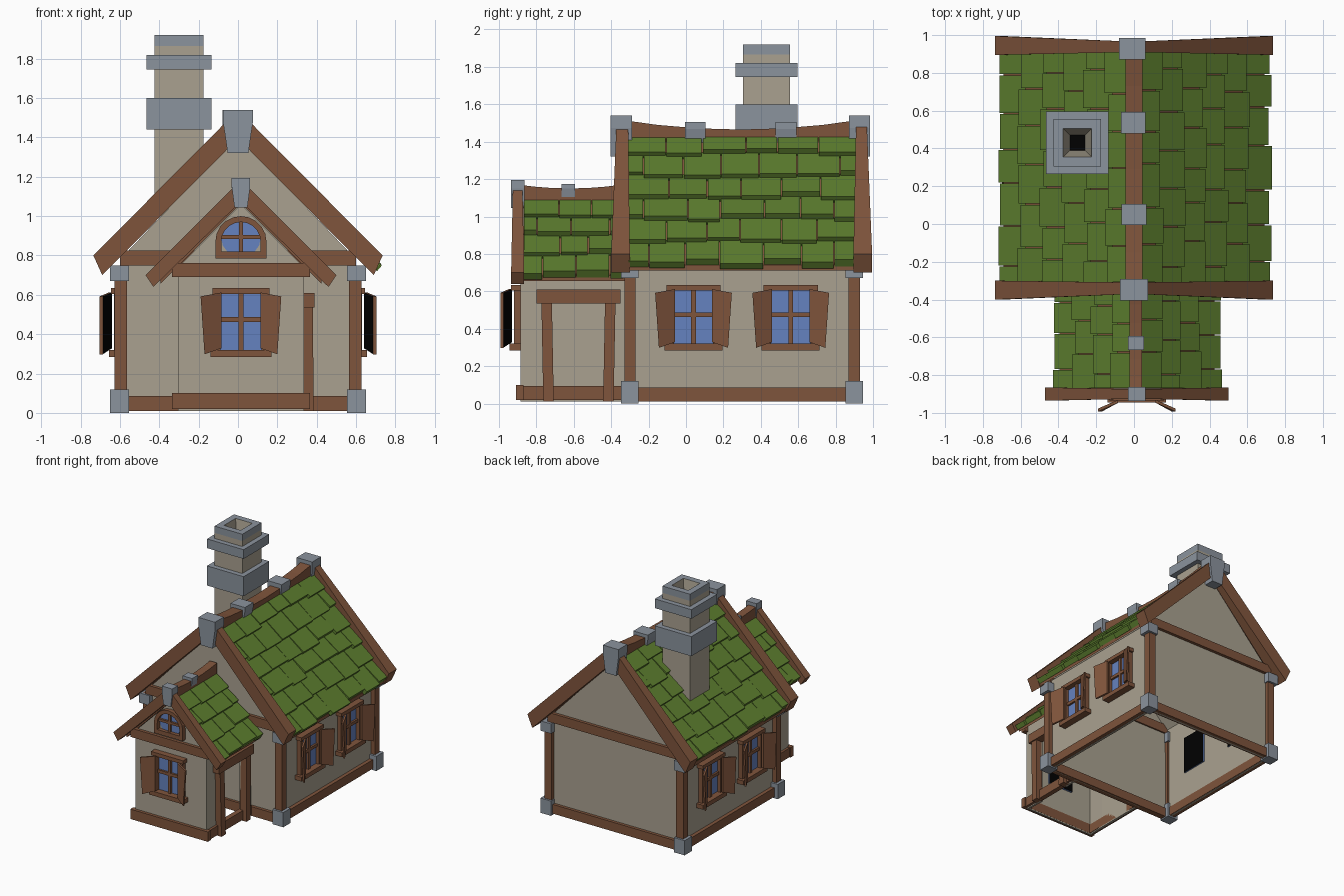
import bpy, bmesh, math, random
from mathutils import Matrix, Vector

if "Cube" in bpy.data.objects:
    bpy.data.objects.remove(bpy.data.objects["Cube"])

random.seed(4)


def mat(name, r, g, b):
    m = bpy.data.materials.new(name)
    m.diffuse_color = [(c / 255) ** 2.2 for c in (r, g, b)] + [1]
    m.use_nodes = True
    m.node_tree.nodes["Principled BSDF"].inputs["Base Color"].default_value = m.diffuse_color
    return m


PLASTER = mat("plaster", 168, 160, 143)
WOOD = mat("wood", 126, 85, 62)
GREEN = mat("green_tile", 93, 125, 50)
STONE = mat("grey_stone", 138, 146, 156)
GLASS = mat("blue_glass", 101, 129, 190)
DARK = mat("dark_inside", 6, 6, 6)


def loft(bm, rings, mi=0, caps=(0, 0), cyc=False, M=Matrix(), skip=-1):
    """Join rings of points; mi is one slot or one per segment, caps None leaves the ends open."""
    vs = [[bm.verts.new(M @ Vector(p)) for p in r] for r in rings]
    n, out = len(vs[0]), []
    for k in range(len(vs) if cyc else len(vs) - 1):
        a, b = vs[k], vs[(k + 1) % len(vs)]
        for i in range(n):
            if i != skip:
                j = (i + 1) % n
                f = bm.faces.new((a[i], a[j], b[j], b[i]))
                f.material_index = mi if isinstance(mi, int) else mi[k]
                out.append(f)
    if caps and not cyc:
        for r, c in zip((vs[0], vs[-1]), caps):
            bm.faces.new(r).material_index = c
    return out


def rect(x0, x1, y0, y1, z):
    return [(x0, y0, z), (x1, y0, z), (x1, y1, z), (x0, y1, z)]


def box(bm, x0, x1, y0, y1, z0, z1, M=Matrix()):
    return loft(bm, [rect(x0, x1, y0, y1, z0), rect(x0, x1, y0, y1, z1)], M=M)


def make(name, bm, *mats):
    bmesh.ops.recalc_face_normals(bm, faces=bm.faces)
    me = bpy.data.meshes.new(name)
    bm.to_mesh(me)
    bm.free()
    for m in mats:
        me.materials.append(m)
    ob = bpy.data.objects.new(name, me)
    bpy.context.collection.objects.link(ob)
    return ob


def boxes(name, m, dims):
    bm = bmesh.new()
    for d in dims:
        box(bm, *d)
    return make(name, bm, m)


# Plaster walls: gabled shells, open underneath, with an optional doorway
def walls(name, cx, w, y0, y1, eave, apex, door=None):
    bm = bmesh.new()
    prof = [(cx - w, 0.01), (cx + w, 0.01), (cx + w, eave), (cx, apex), (cx - w, eave)]
    loft(bm, [[(x, y, z) for x, z in prof] for y in (y0, y1)], skip=0)
    bmesh.ops.recalc_face_normals(bm, faces=bm.faces)
    if door:
        d0, d1, dz = door
        for co, no in (((0, d0, 0), (0, 1, 0)), ((0, d1, 0), (0, 1, 0)), ((0, 0, dz), (0, 0, 1))):
            bmesh.ops.bisect_plane(bm, geom=bm.verts[:] + bm.edges[:] + bm.faces[:], plane_co=co, plane_no=no)
        hole = []
        for f in bm.faces:
            c = f.calc_center_median()
            if c.x > cx + w - 0.01 and d0 < c.y < d1 and c.z < dz:
                hole.append(f)
        bmesh.ops.delete(bm, geom=hole, context='FACES')
    ob = make(name, bm, PLASTER)
    s = ob.modifiers.new("thickness", 'SOLIDIFY')
    s.thickness, s.offset = 0.02, -1


walls("main_walls", 0, 0.59, -0.31, 0.9, 0.79, 1.41)
walls("porch_walls", 0.015, 0.32, -0.885, -0.3, 0.74, 1.06, (-0.72, -0.43, 0.55))


# Roofs: wooden deck, rows of staggered tiles and barge boards
def roof(name, cx, y0, y1, top, k, x1, rows, cols):
    zl = lambda x: top - k * x
    deck, tiles = bmesh.new(), bmesh.new()
    xs = 0.03
    dx, w = (x1 - xs) / rows, (y1 - y0) / cols
    for s in (-1, 1):
        sec = [(0, top - 0.055), (x1 - 0.03, zl(x1 - 0.03) - 0.055),
               (x1 - 0.03, zl(x1 - 0.03) - 0.085), (0, top - 0.085)]
        loft(deck, [[(cx + s * x, y, z) for x, z in sec] for y in (y0, y1)])
        for r in range(rows):
            cuts = [y0] + [y0 + w * (i + 0.5 * (r % 2)) + random.uniform(-0.02, 0.02)
                           for i in range(0 if r % 2 else 1, cols)] + [y1]
            for a, b in zip(cuts, cuts[1:]):
                xe = xs + (r + 1) * dx + random.uniform(-0.012, 0.012)
                xu, h = max(0.01, xs + r * dx - 0.03), random.uniform(-0.006, 0.006)
                sec = [(xu, zl(xu) - 0.04), (xe, zl(xe) + h),
                       (xe - 0.025, zl(xe - 0.025) - 0.06), (xu, zl(xu) - 0.07)]
                loft(tiles, [[(cx + s * x, y, z) for x, z in sec] for y in (a + 0.003, b - 0.003)])
    make(name + "_deck", deck, WOOD)
    make(name + "_tiles", tiles, GREEN)


def barge(name, cx, top, depth, outer, inner, yt, yb):
    bm = bmesh.new()
    for s in (-1, 1):
        ring = lambda p, q, y: [(cx + s * p[0], y[0], p[1]), (cx + s * p[0], y[1], p[1]),
                                (cx + s * q[0], y[1], q[1]), (cx + s * q[0], y[0], q[1])]
        loft(bm, [ring((0, top), (0, top - depth), yt), ring(outer, inner, yb)])
    make(name, bm, WOOD)


roof("main_roof", 0, -0.31, 0.91, 1.50, 1.02, 0.72, 6, 6)
roof("porch_roof", 0.015, -0.87, -0.33, 1.15, 1.0, 0.44, 4, 3)
barge("main_front_barge_boards", 0, 1.54, 0.145, (0.735, 0.8), (0.69, 0.7), (-0.37, -0.31), (-0.40, -0.30))
barge("main_back_barge_boards", 0, 1.54, 0.145, (0.735, 0.8), (0.69, 0.7), (0.91, 0.965), (0.895, 0.995))
barge("porch_barge_boards", 0.015, 1.185, 0.11, (0.485, 0.7), (0.445, 0.64), (-0.925, -0.875), (-0.935, -0.865))

# Sagging ridge beams
for name, cx, hw, y0, y1, low, sag in (("main_ridge_beam", 0, 0.045, -0.37, 0.95, 1.465, 0.055),
                                       ("porch_ridge_beam", 0.01, 0.033, -0.91, -0.33, 1.15, 0.022)):
    bm, rings = bmesh.new(), []
    for i in range(7):
        t = i / 6
        y, z = y0 + t * (y1 - y0), low + sag * (2 * t - 1) ** 2
        rings.append([(cx - hw, y, z), (cx + hw, y, z), (cx + hw, y, z - 0.09), (cx - hw, y, z - 0.09)])
    loft(bm, rings)
    make(name, bm, WOOD)

# Stone blocks clamped on the ridges, narrower at the foot
bm = bmesh.new()
for cx, y, hw, hy, z0, z1 in ((0, -0.347, 0.075, 0.057, 1.32, 1.54), (0, 0.05, 0.065, 0.055, 1.38, 1.505),
                              (-0.005, 0.535, 0.065, 0.057, 1.38, 1.505), (-0.01, 0.928, 0.07, 0.057, 1.32, 1.54),
                              (0.015, -0.9, 0.047, 0.036, 1.045, 1.195), (0.01, -0.63, 0.043, 0.036, 1.09, 1.175)):
    loft(bm, [rect(cx - hw * 0.7, cx + hw * 0.7, y - hy, y + hy, z0),
              rect(cx - hw, cx + hw, y - hy, y + hy, z0 + 0.7 * (z1 - z0)),
              rect(cx - hw, cx + hw, y - hy, y + hy, z1)])
make("ridge_stones", bm, STONE)

# Timber frame of the main house, with stone corner blocks
posts, stones = [], []
for x in (-0.595, 0.595):
    for y in (-0.3, 0.9):
        posts.append((x - 0.032, x + 0.032, y - 0.03, y + 0.03, 0.05, 0.75))
        for z0, z1 in ((0.0, 0.12), (0.67, 0.75)):
            s = x / abs(x) * 0.008
            stones.append((x + s - 0.048, x + s + 0.048, y - 0.047, y + 0.047, z0, z1))
boxes("corner_posts", WOOD, posts)
boxes("corner_stones", STONE, stones)
boxes("main_beams", WOOD,
      [(-0.6, 0.6, y - 0.025, y + 0.025, z, z + 0.075) for y in (-0.31, 0.9) for z in (0.01, 0.75)] +
      [(x - 0.025, x + 0.025, -0.3, 0.9, 0.012, 0.085) for x in (-0.595, 0.595)])

# Porch beams and door frame
boxes("porch_beams", WOOD, [(-0.335, 0.365, -0.91, -0.87, 0.02, 0.1), (-0.335, 0.365, -0.91, -0.87, 0.69, 0.762),
                            (0.315, 0.355, -0.9, -0.33, 0.02, 0.095), (-0.325, -0.285, -0.9, -0.33, 0.02, 0.095)])
bm = bmesh.new()
box(bm, 0.32, 0.39, -0.8, -0.35, 0.535, 0.61)
for yb, yt in ((-0.735, -0.745), (-0.415, -0.405)):
    loft(bm, [rect(0.325, 0.385, yb - 0.028, yb + 0.028, 0.01), rect(0.33, 0.38, yt - 0.028, yt + 0.028, 0.54)])
make("door_frame", bm, WOOD)


# Square windows with flared shutters; local -y points out of the wall
def window(name, M):
    bm = bmesh.new()
    box(bm, -0.115, 0.115, -0.006, 0.03, 0.31, 0.615, M)[2].material_index = 1
    make(name + "_glass", bm, GLASS, DARK)
    bm = bmesh.new()
    for d in ((-0.145, 0.145, -0.05, 0, 0.605, 0.635), (-0.155, 0.155, -0.06, 0, 0.285, 0.32),
              (-0.13, -0.105, -0.035, 0, 0.32, 0.605), (0.105, 0.13, -0.035, 0, 0.32, 0.605),
              (-0.0125, 0.0125, -0.022, 0, 0.32, 0.605), (-0.11, 0.11, -0.022, 0, 0.462, 0.487)):
        box(bm, *d, M)
    make(name + "_frame", bm, WOOD)
    bm = bmesh.new()
    for s in (-1, 1):
        def ring(uo, zi, zo):
            return [(s * 0.1, -0.062, zi), (s * uo, -0.108, zo), (s * uo, -0.092, zo), (s * 0.1, -0.046, zi)]
        loft(bm, [ring(0.185, 0.328, 0.298), ring(0.205, 0.612, 0.592)], M=M)[2].material_index = 1
    make(name + "_shutters", bm, WOOD, DARK)


window("front_window", Matrix.Translation((0.015, -0.885, 0)))
for side, s in (("right", 1), ("left", -1)):
    for i, y in enumerate((0.04, 0.56)):
        window(f"{side}_window_{i + 1}", Matrix.Translation((s * 0.595, y, 0)) @ Matrix.Rotation(s * math.pi / 2, 4, 'Z'))


# Arched window in the porch gable
def arch(r, zb, y):
    pts = [(0.015 + r * math.cos(math.pi * i / 10), y, 0.87 + r * math.sin(math.pi * i / 10)) for i in range(11)]
    return pts + [(0.015 - r, y, zb), (0.015 + r, y, zb)]


bm = bmesh.new()
loft(bm, [arch(0.13, 0.785, -0.88), arch(0.13, 0.785, -0.92), arch(0.1, 0.82, -0.92), arch(0.1, 0.82, -0.88)], cyc=True)
box(bm, 0.005, 0.025, -0.908, -0.88, 0.81, 0.98)
box(bm, -0.09, 0.12, -0.908, -0.88, 0.885, 0.905)
make("arched_window_frame", bm, WOOD)
bm = bmesh.new()
loft(bm, [[(0.015 + 0.1 * math.cos(a * math.pi / 8), y, 0.885 + 0.09 * math.sin(a * math.pi / 8)) for a in range(16)]
          for y in (-0.891, -0.883)])
make("arched_window_glass", bm, GLASS)

# Chimney: one square profile with stone bands and a hollow top
prof = [(0.125, 1.0), (0.125, 1.44), (0.165, 1.44), (0.165, 1.6), (0.125, 1.6), (0.125, 1.745), (0.165, 1.745),
        (0.165, 1.82), (0.125, 1.82), (0.125, 1.865), (0.125, 1.92), (0.075, 1.92), (0.04, 1.7)]
bm = bmesh.new()
loft(bm, [rect(-0.3 - h, -0.3 + h, 0.43 - h, 0.43 + h, z) for h, z in prof],
     mi=[0, 1, 1, 1, 0, 1, 1, 1, 0, 1, 1, 0], caps=(0, 2))
make("chimney", bm, PLASTER, STONE, DARK)
